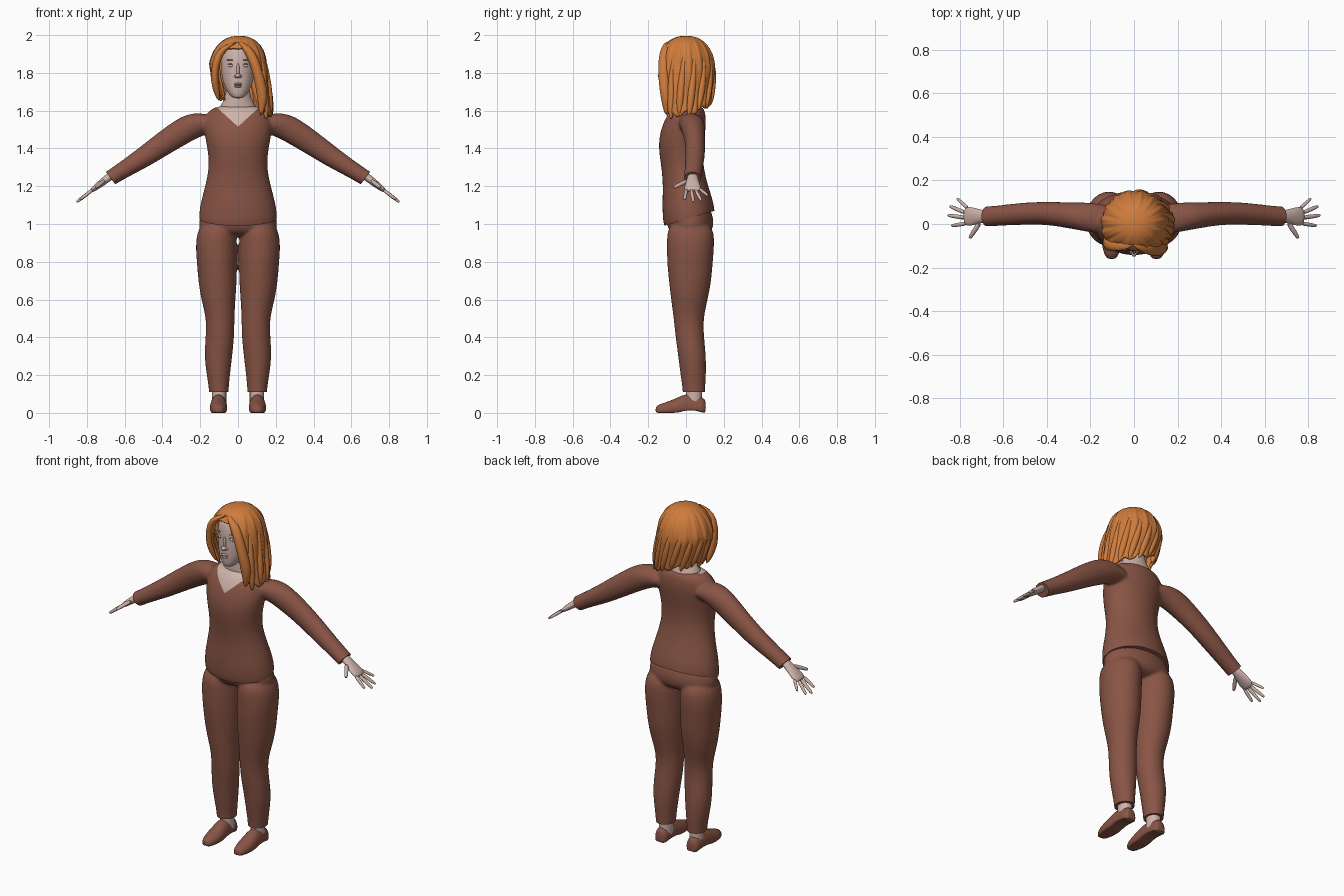
import bpy, bmesh, math
from mathutils import Vector, Matrix

cube = bpy.data.objects.get("Cube")
if cube:
    bpy.data.objects.remove(cube, do_unlink=True)

X, Y, Z = Vector((1, 0, 0)), Vector((0, 1, 0)), Vector((0, 0, 1))


def material(name, color):
    m = bpy.data.materials.new(name)
    m.use_nodes = True
    m.diffuse_color = (*color, 1)
    bsdf = next(n for n in m.node_tree.nodes if n.type == 'BSDF_PRINCIPLED')
    bsdf.inputs["Base Color"].default_value = (*color, 1)
    return m


cloth = material("brown cloth", (.25, .09, .06))
leather = material("brown leather", (.25, .09, .06))
skin = material("pale skin", (.62, .45, .40))
orange = material("orange hair", (.62, .20, .045))
shade = material("dusky skin", (.36, .23, .20))


def loft(bm, rings, u=X, v=Y, n=20):
    """Skin closed elliptical rings of (centre, u radius, v radius)."""
    loops = []
    for c, ru, rv in rings:
        loops.append([bm.verts.new(Vector(c) + u * ru * math.cos(2 * math.pi * i / n)
                                   + v * rv * math.sin(2 * math.pi * i / n)) for i in range(n)])
    for a, b in zip(loops, loops[1:]):
        for i in range(n):
            j = (i + 1) % n
            bm.faces.new((a[i], a[j], b[j], b[i]))
    bm.faces.new(loops[0][::-1])
    bm.faces.new(loops[-1])


def bands(rows):
    """Turn (z, x0, x1, y0, y1) extents into rings."""
    return [(((a + b) / 2, (c + d) / 2, z), (b - a) / 2, (d - c) / 2) for z, a, b, c, d in rows]


def flat(rows):
    """Turn (x, y, z, ru, rv) rows into rings."""
    return [(r[:3], r[3], r[4]) for r in rows]


def mirror(bm):
    copy = bmesh.ops.duplicate(bm, geom=bm.verts[:] + bm.edges[:] + bm.faces[:])
    for v in copy["geom"]:
        if isinstance(v, bmesh.types.BMVert):
            v.co.x = -v.co.x


def blob(bm, centre, size):
    bmesh.ops.create_uvsphere(bm, u_segments=16, v_segments=10, radius=1,
                              matrix=Matrix.Translation(centre) @ Matrix.Diagonal((*size, 1)))


def make(name, bm, *mats, subdivide=0):
    bmesh.ops.recalc_face_normals(bm, faces=bm.faces[:])
    mesh = bpy.data.meshes.new(name)
    bm.to_mesh(mesh)
    bm.free()
    for m in mats:
        mesh.materials.append(m)
    ob = bpy.data.objects.new(name, mesh)
    bpy.context.collection.objects.link(ob)
    for p in mesh.polygons:
        p.use_smooth = True
    if subdivide:
        ob.modifiers.new("Subdivide", 'SUBSURF').levels = subdivide
        ob.modifiers["Subdivide"].render_levels = subdivide
    return ob


def fuse(bm, smooth):
    """Blend overlapping volumes into one skin, returned as a new bmesh."""
    ob = make("fuse", bm, subdivide=2)
    ob.modifiers.new("Remesh", 'REMESH').voxel_size = .008
    sm = ob.modifiers.new("Smooth", 'SMOOTH')
    sm.iterations = smooth
    dg = bpy.context.evaluated_depsgraph_get()
    mesh = bpy.data.meshes.new_from_object(ob.evaluated_get(dg))
    out = bmesh.new()
    out.from_mesh(mesh)
    bpy.data.objects.remove(ob, do_unlink=True)
    bpy.data.meshes.remove(mesh)
    return out


def cut(bm, co, no, trim=True):
    r = bmesh.ops.bisect_plane(bm, geom=bm.verts[:] + bm.edges[:] + bm.faces[:],
                               plane_co=co, plane_no=no, clear_outer=trim)
    if trim:
        edges = [e for e in r["geom_cut"] if isinstance(e, bmesh.types.BMEdge)]
        bmesh.ops.holes_fill(bm, edges=edges)


# Sweater: arms and torso blended, then trimmed at cuffs and hem
arm_dir = Vector((.79, 0, -.61))
arm_up = Vector((.61, 0, .79))
bm = bmesh.new()
loft(bm, flat([(.08, .02, 1.53, .06, .05), (.17, .025, 1.54, .07, .067), (.24, .035, 1.52, .066, .072),
               (.3, .04, 1.488, .06, .071), (.4, .05, 1.422, .053, .064), (.5, .048, 1.352, .052, .056),
               (.6, .04, 1.29, .048, .046), (.68, .034, 1.24, .046, .042), (.74, .034, 1.2, .046, .04)]),
     Y, arm_up)
mirror(bm)
loft(bm, bands([(z, -w, w, f, b) for z, w, f, b in [
    (.93, .205, -.115, .145), (1.05, .21, -.125, .157), (1.12, .197, -.126, .145), (1.2, .175, -.122, .118),
    (1.3, .152, -.13, .092), (1.4, .162, -.147, .09), (1.48, .18, -.14, .102), (1.55, .182, -.115, .108),
    (1.6, .16, -.085, .1), (1.63, .1, -.055, .085)]]), n=28)
bm = fuse(bm, 8)
for s in (1, -1):
    cut(bm, (.675 * s, .034, 1.243), (arm_dir.x * s, 0, arm_dir.z))
    cut(bm, (0, 0, 1.515), (-.913 * s, 0, 1), trim=False)
cut(bm, (0, 0, 1.025), (0, .3, -1))
cut(bm, (0, .02, 0), Y, trim=False)
for f in bm.faces:
    c = f.calc_center_median()
    f.material_index = int(c.y < .02 and c.z > 1.515 + .913 * abs(c.x))
make("sweater", bm, cloth, skin)

# Trousers
bm = bmesh.new()
loft(bm, bands([(1.02, .01, .205, -.1, .145), (.9, .004, .228, -.103, .153), (.8, .004, .219, -.102, .143),
                (.7, .005, .212, -.092, .136), (.6, .013, .196, -.08, .116), (.5, .018, .168, -.066, .092),
                (.4, .019, .172, -.056, .096), (.3, .03, .18, -.042, .107), (.2, .042, .166, -.03, .107),
                (.12, .05, .153, -.017, .101), (.05, .05, .153, -.017, .101)]))
mirror(bm)
loft(bm, bands([(z, -w, w, f, b) for z, w, f, b in [
    (1.12, .17, -.09, .11), (1.05, .198, -.105, .142), (.99, .214, -.104, .15), (.93, .19, -.07, .12)]]), n=28)
bm = fuse(bm, 4)
cut(bm, (0, 0, .11), -Z)
make("trousers", bm, cloth)

# Ankles
bm = bmesh.new()
loft(bm, bands([(z, .062, .138, 0, .085) for z in (.04, .08, .15)]))
mirror(bm)
make("ankles", bm, skin)

# Shoes: flattened below, with a raised arch
bm = bmesh.new()
rows = [(-.162, .018, .034), (-.14, .034, .046), (-.09, .047, .062), (-.04, .046, .083),
        (-.005, .043, .102), (.05, .041, .094), (.09, .038, .082), (.105, .026, .066)]
loft(bm, [((.103, y, top * .35), w, top * .65) for y, w, top in rows], X, Z, 24)
for v in bm.verts:
    v.co.z = max(v.co.z, .014 if -.03 < v.co.y < .06 else 0)
mirror(bm)
make("shoes", bm, leather, subdivide=1)


# Hands
def on_hand(x, y, lift=0):
    return Vector((x, y, 1.25 - .77 * (x - .68) + lift))


bm = bmesh.new()
loft(bm, [(on_hand(x, .035), w, t) for x, w, t in [
    (.65, .027, .022), (.7, .029, .021), (.735, .042, .018), (.765, .045, .014), (.78, .036, .009)]],
    Y, arm_up, 16)
fingers = [(.76, .07, .812, .117, .009), (.77, .05, .846, .082, .01), (.77, .028, .855, .04, .0105),
           (.765, .003, .838, -.008, .01), (.705, .01, .755, -.066, .012)]
for x0, y0, x1, y1, r in fingers:
    a, b = on_hand(x0, y0), on_hand(x1, y1)
    d = (b - a).normalized()
    side = d.cross(arm_up).normalized()
    loft(bm, [(a.lerp(b, t), r * k, r * k) for t, k in [(0, 1), (.5, 1), (.9, .8), (1, .45)]],
         side, side.cross(d), 10)
mirror(bm)
make("hands", bm, skin, subdivide=1)

# Head and neck
bm = bmesh.new()
loft(bm, bands([(z, -w, w, f, b) for z, w, f, b in [
    (1.665, .02, -.108, -.06), (1.675, .038, -.118, -.03), (1.7, .058, -.124, .0), (1.74, .077, -.127, .04),
    (1.8, .09, -.127, .075), (1.86, .094, -.127, .085), (1.91, .088, -.12, .08), (1.945, .07, -.1, .06),
    (1.965, .035, -.06, .03)]]), n=24)
make("head", bm, skin, subdivide=2)
bm = bmesh.new()
loft(bm, flat([(0, .02, 1.55, .1, .07), (0, .015, 1.615, .104, .072), (0, .008, 1.645, .08, .064),
               (0, 0, 1.69, .064, .058), (0, -.005, 1.76, .058, .055)]))
make("neck", bm, skin, subdivide=1)

# Face details
bm = bmesh.new()
blob(bm, (0, -.13, 1.785), (.014, .02, .012))
blob(bm, (0, -.124, 1.815), (.009, .013, .035))
blob(bm, (.012, -.124, 1.781), (.009, .012, .008))
blob(bm, (.038, -.11, 1.838), (.016, .012, .009))
blob(bm, (0, -.124, 1.742), (.022, .01, .006))
blob(bm, (0, -.124, 1.728), (.018, .01, .006))
mirror(bm)
make("nose_eyes_and_lips", bm, skin)
bm = bmesh.new()
blob(bm, (.038, -.113, 1.847), (.018, .011, .002))
blob(bm, (.04, -.113, 1.868), (.022, .009, .0025))
blob(bm, (0, -.13, 1.735), (.017, .005, .0015))
mirror(bm)
make("lids_brows_and_mouth_line", bm, shade)


# Hair shell: meridians run from the crown to a ragged hem with a face opening
def step(t):
    t = min(1, max(0, t))
    return t * t * (3 - 2 * t)


def hem(a):
    opening = step((a + 1) / .25) * step((.78 - a) / .25)
    base = 1.63 - .045 * math.sin(a) - .02 * math.cos(a) + .012 * math.sin(9 * a)
    return (2.07 - base) * (1 - opening) + .14 * opening


def hair_point(a, s, puff=1):
    if s < .25:
        phi = s / .25 * math.pi / 2
        r, z = math.sin(phi) ** .85, 1.82 + .176 * math.cos(phi)
    else:
        r, z = 1 - .6 * (s - .25), 2.07 - s
    groove = .022 * math.sin(15 * a + 9 * s) + .012 * math.sin(31 * a - 7 * s)
    r *= puff * (1 + groove * min(1, s / .12))
    drift = .2 * max(0, 1.85 - z) + .05 * max(0, z - 1.85)
    return Vector((.152 * r * math.sin(a) + drift, -.153 * r * math.cos(a), z))


bm = bmesh.new()
count, steps = 120, 28
angles = [2 * math.pi * i / count - math.pi for i in range(count)]
crown = bm.verts.new(hair_point(0, 0))
grid = [[bm.verts.new(hair_point(a, hem(a) * j / steps)) for j in range(1, steps + 1)] for a in angles]
for i, col in enumerate(grid):
    nxt = grid[(i + 1) % count]
    bm.faces.new((crown, col[0], nxt[0]))
    for j in range(steps - 1):
        bm.faces.new((col[j], col[j + 1], nxt[j + 1], nxt[j]))
shell = make("hair_shell", bm, orange)
thick = shell.modifiers.new("Thickness", 'SOLIDIFY')
thick.thickness = .014
thick.offset = -1

# Hair locks: two framing the face, the rest around the hem
bm = bmesh.new()
loft(bm, flat([(0, -.085, 1.968, .012, .02), (.045, -.108, 1.94, .03, .024), (.085, -.12, 1.87, .028, .028),
               (.112, -.117, 1.77, .028, .03), (.135, -.108, 1.67, .032, .028), (.12, -.1, 1.57, .008, .012)]))
loft(bm, flat([(-.005, -.085, 1.965, .012, .02), (-.06, -.103, 1.943, .026, .02),
               (-.105, -.1, 1.9, .022, .026), (-.128, -.088, 1.8, .02, .03),
               (-.118, -.07, 1.71, .02, .026), (-.1, -.05, 1.65, .006, .01)]))
for k in range(10):
    a = 1.1 + k * .42
    tip = hem(a if a < math.pi else a - 2 * math.pi) + .022
    loft(bm, [(hair_point(a - .25 * t, .16 + (tip - .16) * t, .97), w, w)
              for t, w in [(0, .008), (.35, .02), (.7, .022), (.9, .016), (1, .004)]], n=12)
make("hair_locks", bm, orange, subdivide=1)

# Smooth shading with crisp cuffs and hems
bpy.ops.object.select_all(action='DESELECT')
for ob in bpy.context.collection.objects:
    if ob.type == 'MESH':
        ob.select_set(True)
        bpy.context.view_layer.objects.active = ob
bpy.ops.object.shade_smooth_by_angle(angle=math.radians(50))
